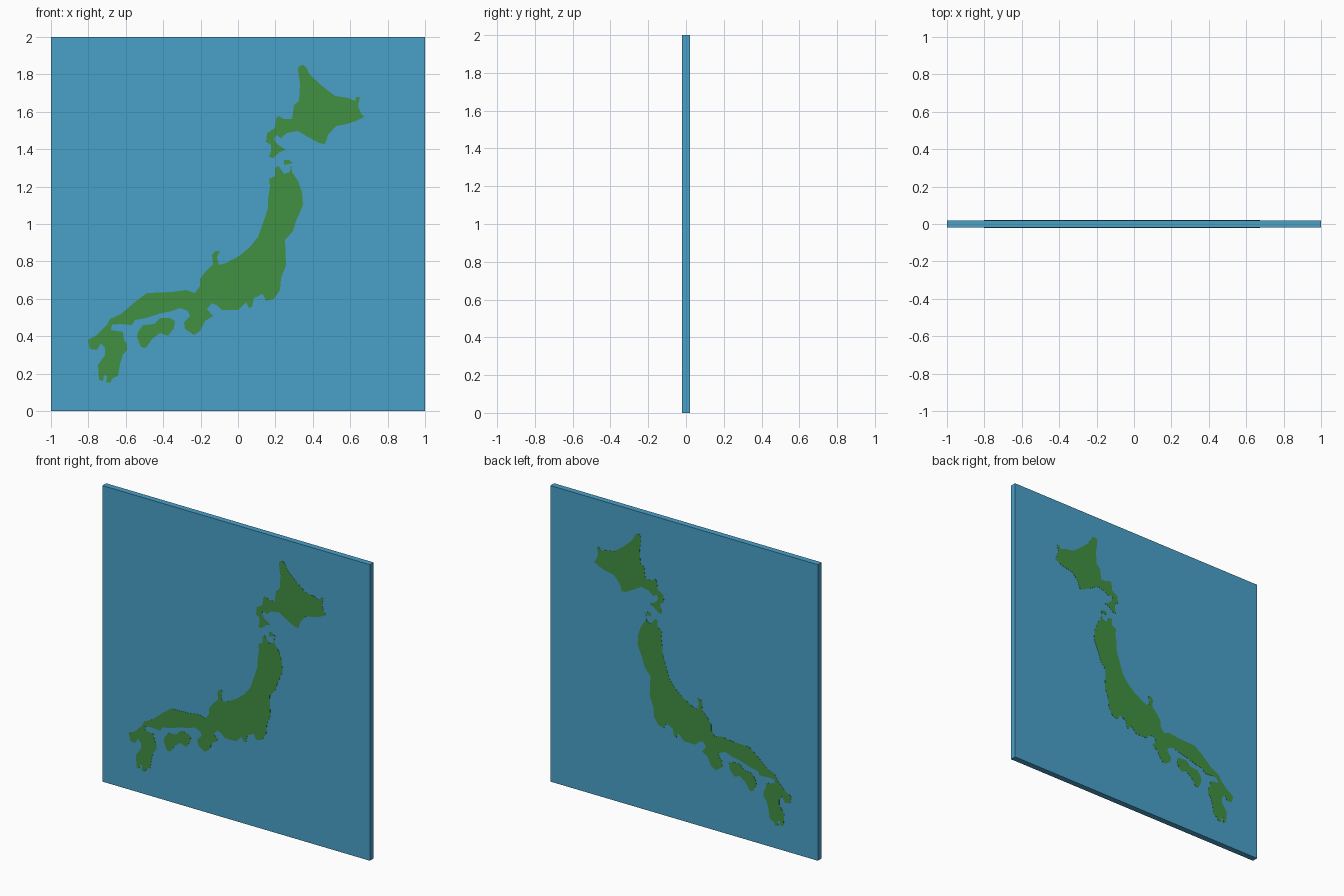
import bpy, bmesh

HALF = 0.02      # half thickness of the panel
RAISE = 0.001    # height of the painted land plates
SCALE = 187      # outline units per scene unit


def material(name, rgb):
    m = bpy.data.materials.new(name)
    m.diffuse_color = (*rgb, 1)
    return m


sea = material("sea_blue", (0.068, 0.352, 0.584))
land = material("land_green", (0.052, 0.283, 0.054))


def finish(bm, name, mat):
    bmesh.ops.recalc_face_normals(bm, faces=bm.faces)
    me = bpy.data.meshes.new(name)
    bm.to_mesh(me)
    bm.free()
    me.materials.append(mat)
    bpy.context.collection.objects.link(bpy.data.objects.new(name, me))


def island(name, outline):
    """Thin plates of the same outline on the front and back of the panel."""
    pts = [((px - 238) / SCALE, (411 - py) / SCALE) for px, py in outline]
    bm = bmesh.new()
    for side in (-1, 1):
        face = bm.faces.new([bm.verts.new((x, side * HALF, z)) for x, z in pts])
        ext = bmesh.ops.extrude_face_region(bm, geom=[face], use_keep_orig=True)
        top = [v for v in ext["geom"] if isinstance(v, bmesh.types.BMVert)]
        bmesh.ops.translate(bm, verts=top, vec=(0, side * RAISE, 0))
    bmesh.ops.recalc_face_normals(bm, faces=bm.faces)
    bmesh.ops.triangulate(bm, faces=bm.faces, ngon_method='EAR_CLIP')
    finish(bm, name, land)


# sea panel
bm = bmesh.new()
bmesh.ops.create_cube(bm, size=1)
for v in bm.verts:
    v.co = (v.co.x * 2, v.co.y * 2 * HALF, v.co.z * 2 + 1)
finish(bm, "sea_panel", sea)

# northern island
island("north_island", [
    (299, 66), (303, 65), (306, 67), (310, 75), (322, 86), (335, 96), (348, 98),
    (355, 101), (356, 97), (360, 97), (358, 106), (361, 114), (364, 117),
    (356, 121), (347, 124), (336, 126), (328, 135), (325, 144), (319, 143),
    (308, 137), (298, 131), (287, 133), (281, 138), (276, 135), (274, 139),
    (277, 144), (286, 150), (280, 152), (273, 158), (269, 157), (271, 151),
    (271, 145), (266, 142), (267, 133), (275, 128), (276, 119), (278, 116),
    (284, 119), (292, 119), (294, 105), (299, 101), (300, 85), (298, 70)])

# long main island
island("main_island", [
    (278, 166), (275, 168), (275, 176), (269, 179), (270, 186), (268, 200),
    (268, 208), (263, 223), (258, 237), (250, 247), (239, 256), (226, 263),
    (219, 265), (217, 257), (220, 251), (215, 251), (212, 255), (213, 264),
    (205, 272), (200, 279), (200, 286), (195, 293), (186, 290), (172, 292),
    (147, 293), (135, 302), (121, 314), (110, 319), (109, 325), (120, 324),
    (132, 325), (135, 320), (146, 318), (158, 314), (172, 311), (180, 308),
    (188, 311), (190, 316), (184, 322), (185, 329), (194, 335), (200, 331),
    (205, 321), (213, 316), (207, 309), (212, 303), (218, 306), (222, 310),
    (238, 310), (246, 302), (249, 308), (252, 307), (254, 298), (263, 294),
    (266, 301), (274, 299), (280, 290), (281, 278), (286, 265), (285, 240),
    (293, 231), (296, 221), (303, 205), (302, 192), (298, 181), (292, 172),
    (291, 164), (290, 172), (284, 174), (280, 168)])

# islet in the strait
island("strait_islet", [(284, 160), (289, 160), (293, 163), (289, 164), (284, 165)])

# southern island, joined to the main one by a narrow neck
island("south_island", [
    (88, 340), (97, 335), (107, 325), (110, 319), (112, 324), (111, 330),
    (123, 332), (124, 340), (127, 344), (127, 350), (123, 354), (120, 364),
    (118, 376), (113, 378), (110, 383), (106, 382), (107, 376), (104, 375),
    (103, 381), (99, 380), (98, 365), (105, 355), (105, 348), (101, 343),
    (97, 350), (90, 349)])

# small island off the inner coast
island("inner_island", [
    (138, 332), (143, 325), (154, 324), (160, 318), (170, 318), (175, 321),
    (174, 328), (168, 336), (160, 333), (152, 339), (146, 348), (141, 347),
    (137, 337)])
